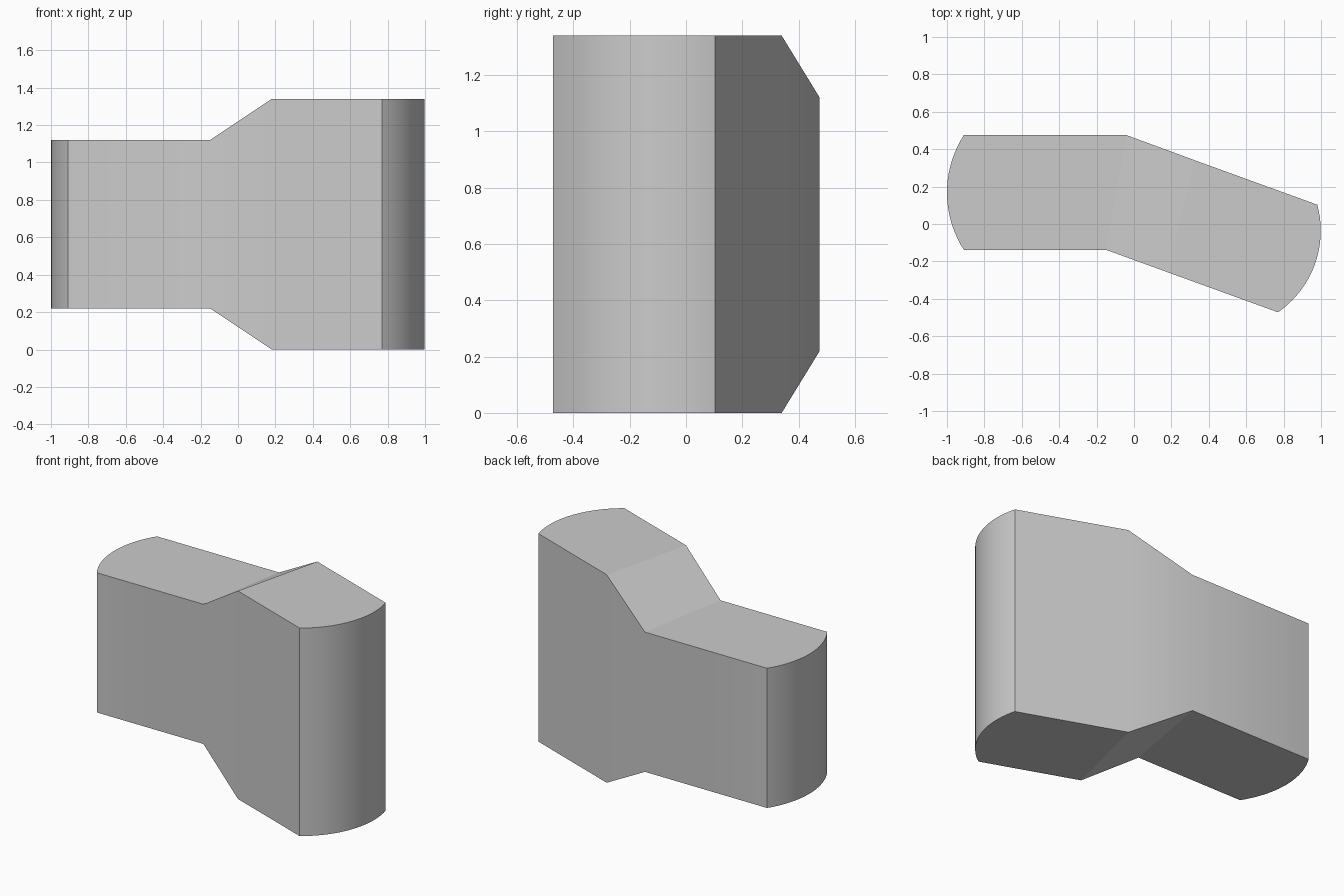
import bpy, bmesh, math
from mathutils import Vector

cube = bpy.data.objects.get("Cube")
if cube:
    bpy.data.objects.remove(cube, do_unlink=True)

HEIGHT = 1.34   # tall arm
STEP = 0.22     # inset of the short arm, top and bottom
ARC_STEPS = 20


def arc(start, end, bulge):
    """Points from start to end, bowed out to the right of travel."""
    a, b = Vector(start), Vector(end)
    half = (b - a).length / 2
    radius = (half ** 2 + bulge ** 2) / (2 * bulge)
    along = (b - a).normalized()
    out = Vector((along.y, -along.x))
    centre = (a + b) / 2 + out * (bulge - radius)
    sweep = math.asin(half / radius)
    points = []
    for i in range(ARC_STEPS + 1):
        t = sweep * (2 * i / ARC_STEPS - 1)
        points.append(centre + radius * (out * math.cos(t) + along * math.sin(t)))
    return points


# Plan outline, counter-clockwise: each arm ends in a bowed face
tall_end = arc((0.77, -0.472), (0.98, 0.103), 0.097)
short_end = arc((-0.91, 0.475), (-0.91, -0.138), 0.09)
bend_front, bend_back = Vector((-0.15, -0.138)), Vector((-0.04, 0.475))
ramp_front, ramp_back = Vector((0.18, -0.258)), Vector((0.327, 0.34))

bm = bmesh.new()


def column(p, inset):
    return (bm.verts.new((p.x, p.y, inset)),
            bm.verts.new((p.x, p.y, HEIGHT - inset)))


tall = [column(p, 0) for p in [ramp_front] + tall_end + [ramp_back]]
short = [column(p, STEP) for p in [bend_back] + short_end + [bend_front]]

# Walls all the way round
ring = tall + short
for a, b in zip(ring, ring[1:] + ring[:1]):
    bm.faces.new((a[0], b[0], b[1], a[1]))

# Caps of both arms and the sloped transition between them
ramp = [short[-1], tall[0], tall[-1], short[0]]
for loop in (tall, short, ramp):
    bm.faces.new([c[1] for c in loop])
    bm.faces.new([c[0] for c in reversed(loop)])

bmesh.ops.recalc_face_normals(bm, faces=bm.faces)
mesh = bpy.data.meshes.new("bent_block")
bm.to_mesh(mesh)
bm.free()

# Plain grey material
grey = bpy.data.materials.new("light_grey")
grey.use_nodes = True
grey.diffuse_color = (0.6, 0.6, 0.6, 1)
grey.node_tree.nodes["Principled BSDF"].inputs["Base Color"].default_value = (0.6, 0.6, 0.6, 1)
mesh.materials.append(grey)

block = bpy.data.objects.new("bent_block", mesh)
bpy.context.collection.objects.link(block)

# Smooth the bend and bowed ends, keep the outer edges crisp
bpy.ops.object.select_all(action="DESELECT")
block.select_set(True)
bpy.context.view_layer.objects.active = block
bpy.ops.object.shade_smooth_by_angle(angle=math.radians(30))
